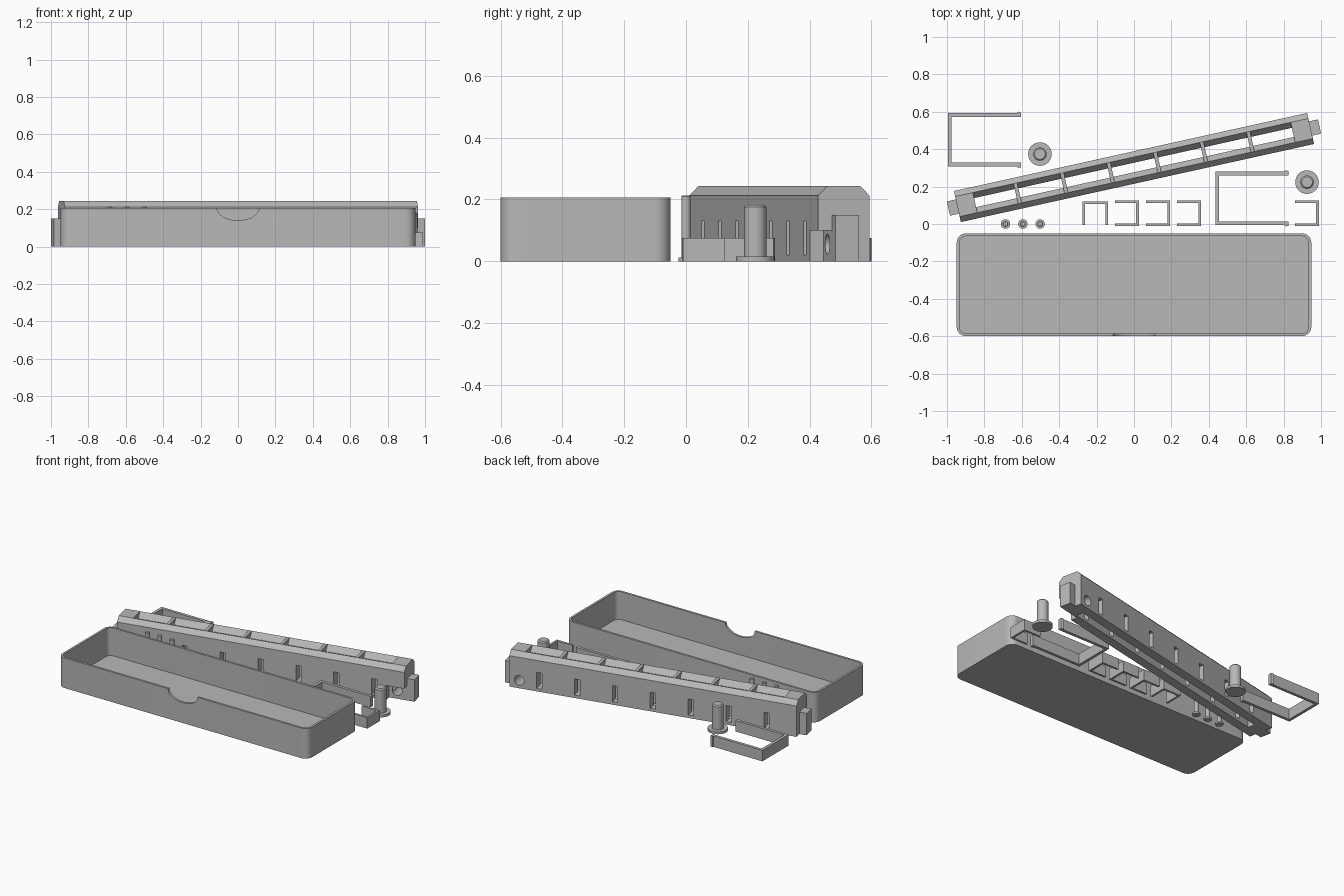
import bpy, bmesh, math
from mathutils import Vector, Matrix

cube = bpy.data.objects.get("Cube")
if cube:
    bpy.data.objects.remove(cube, do_unlink=True)

grey = bpy.data.materials.new("plain_grey")
grey.use_nodes = True
grey.diffuse_color = (0.48, 0.48, 0.48, 1)
grey.node_tree.nodes["Principled BSDF"].inputs["Base Color"].default_value = (0.48, 0.48, 0.48, 1)


def finish(name, bm, frame=None, smooth=False):
    bmesh.ops.recalc_face_normals(bm, faces=bm.faces)
    mesh = bpy.data.meshes.new(name)
    bm.to_mesh(mesh)
    bm.free()
    mesh.materials.append(grey)
    ob = bpy.data.objects.new(name, mesh)
    bpy.context.collection.objects.link(ob)
    if frame:
        ob.matrix_world = frame
    if smooth:
        shade(ob)
    return ob


def select(ob):
    bpy.ops.object.select_all(action='DESELECT')
    ob.select_set(True)
    bpy.context.view_layer.objects.active = ob


def shade(ob):
    select(ob)
    bpy.ops.object.shade_smooth_by_angle(angle=math.radians(30))


def prism(name, points, sweep, frame=None):
    """Extrude a closed 3D outline along a vector."""
    bm = bmesh.new()
    face = bm.faces.new([bm.verts.new(p) for p in points])
    new = bmesh.ops.extrude_face_region(bm, geom=[face])["geom"]
    bmesh.ops.translate(bm, vec=Vector(sweep), verts=[v for v in new if isinstance(v, bmesh.types.BMVert)])
    return finish(name, bm, frame)


def block(name, x, y, z, frame=None):
    base = [(x[0], y[0], z[0]), (x[1], y[0], z[0]), (x[1], y[1], z[0]), (x[0], y[1], z[0])]
    return prism(name, base, (0, 0, z[1] - z[0]), frame)


def cut(ob, cutter):
    cutter.hide_render = True
    select(ob)
    mod = ob.modifiers.new("cut", 'BOOLEAN')
    mod.operation, mod.solver, mod.object = 'DIFFERENCE', 'EXACT', cutter
    bpy.ops.object.modifier_apply(modifier=mod.name)
    bpy.data.objects.remove(cutter, do_unlink=True)


def rounded(cx, cy, hx, hy, r, z, steps=8):
    """Outline of a rectangle with round corners."""
    pts = []
    for i, (sx, sy) in enumerate([(1, 1), (-1, 1), (-1, -1), (1, -1)]):
        for k in range(steps + 1):
            a = (i + k / steps) * math.pi / 2
            pts.append((cx + sx * (hx - r) + r * math.cos(a), cy + sy * (hy - r) + r * math.sin(a), z))
    return pts


def ellipse(x, z, rx, rz, y, n=40):
    return [(x + rx * math.cos(t * math.tau / n), y, z + rz * math.sin(t * math.tau / n)) for t in range(n)]


# Open box with a thumb notch in its front wall
box_top = 0.206
box = prism("open_box", rounded(0, -0.325, 0.948, 0.275, 0.05, 0), (0, 0, box_top))
cut(box, prism("cavity", rounded(0, -0.325, 0.933, 0.26, 0.035, 0.015), (0, 0, 0.3)))
cut(box, prism("notch", ellipse(0, box_top, 0.112, 0.066, -0.65), (0, 0.1, 0)))
shade(box)

# Long slotted bar, built along x and then turned
frame = Matrix.Translation((0, 0.302, 0)) @ Matrix.Rotation(math.radians(12.46), 4, 'Z')
half, top = 0.967, 0.243
side = [(0.085, 0), (0.085, 0.212), (0.055, top)]
outline = side + [(-y, z) for y, z in reversed(side)]
bar = prism("long_bar", [(-half, y, z) for y, z in outline], (2 * half, 0, 0), frame)

# Trough with sloped upper walls, open right through the bar
side = [(0.025, -0.1), (0.025, 0.205), (0.055, top), (0.055, 0.3)]
outline = side + [(-y, z) for y, z in reversed(side)]
cut(bar, prism("trough", [(-0.87, y, z) for y, z in outline], (1.74, 0, 0), frame))

# Side slots, one in each bay
pitch = 0.255
for i in range(-3, 4):
    x = i * pitch
    cut(bar, block("slot", (x - 0.018, x + 0.018), (-0.2, 0.2), (0.02, 0.13), frame))

# Corner recess and round cross hole at the left end
cut(bar, block("recess", (0.845, 1.1), (-0.2, -0.04), (-0.1, 0.1), frame))
cut(bar, prism("hole", ellipse(0.9, 0.055, 0.033, 0.033, -0.2, 24), (0, 0.4, 0), frame))
shade(bar)

# Ribs that divide the trough
for i in range(6):
    x = (i - 2.5) * pitch
    side = [(0.026, 0.14), (0.026, 0.205), (0.055, top)]
    outline = side + [(-y, z) for y, z in reversed(side)]
    prism("trough_rib", [(x - 0.01, y, z) for y, z in outline], (0.02, 0, 0), frame)

# End tabs
for s in (-1, 1):
    block("end_tab", sorted((s * 0.95, s * 1.016)), (-0.039, 0.039), (0, 0.15), frame)


def pin(name, x, y, foot_r, foot_h, stem_r, height):
    """Turned pin with a flat round foot and a bevelled tip."""
    bevel = stem_r * 0.2
    profile = [(0, 0), (foot_r, 0), (foot_r, foot_h), (stem_r, foot_h),
               (stem_r, height - bevel), (stem_r - bevel, height), (0, height)]
    bm = bmesh.new()
    verts = [bm.verts.new((r, 0, z)) for r, z in profile]
    edges = [bm.edges.new(pair) for pair in zip(verts, verts[1:])]
    bmesh.ops.spin(bm, geom=verts + edges, cent=(0, 0, 0), axis=(0, 0, 1), angle=math.tau, steps=32)
    bmesh.ops.remove_doubles(bm, verts=bm.verts, dist=0.0001)
    finish(name, bm, Matrix.Translation((x, y, 0)), True)


# Pins
for x, y in ((0.925, 0.224), (-0.503, 0.374)):
    pin("large_pin", x, y, 0.063, 0.016, 0.036, 0.182)
for x in (-0.687, -0.594, -0.502):
    pin("small_pin", x, 0, 0.025, 0.012, 0.015, 0.213)


def clip(name, cx, cy, length, width, t, turn, hook=0.0):
    """U-shaped clip that opens toward local +x."""
    a, b = length / 2, width / 2
    arm = [(-a, b), (a - 0.02, b), (a - 0.015, b + hook), (a, b + hook / 2), (a, b - t), (-a + t, b - t)]
    if not hook:
        arm = [(-a, b), (a, b), (a, b - t), (-a + t, b - t)]
    pts = arm + [(x, -y) for x, y in reversed(arm)]
    place = Matrix.Translation((cx, cy, 0)) @ Matrix.Rotation(math.radians(turn), 4, 'Z')
    prism(name, [(x, y, 0) for x, y in pts], (0, 0, 0.075), place)


# Large clips with hooked tips
clip("large_clip", -0.8, 0.45, 0.39, 0.285, 0.02, 0, 0.008)
clip("large_clip", 0.63, 0.137, 0.39, 0.285, 0.02, 0, 0.008)

# Small clips
clip("small_clip", -0.207, 0.058, 0.127, 0.138, 0.014, -90)
for x in (-0.038, 0.128, 0.294, 0.924):
    clip("small_clip", x, 0.058, 0.128, 0.136, 0.014, 180)
